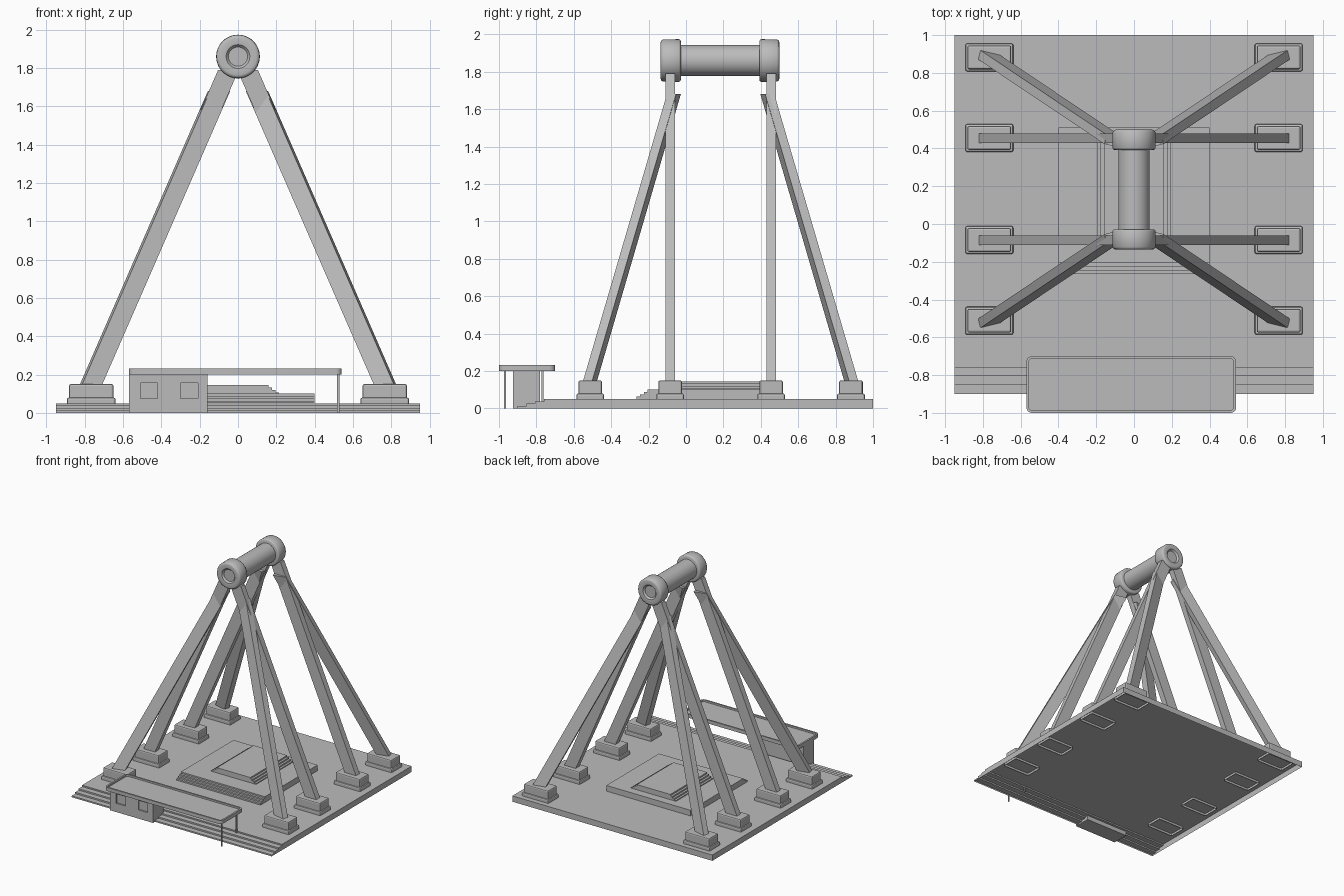
import bpy, bmesh
from math import radians
from mathutils import Matrix, Vector

if "Cube" in bpy.data.objects:
    bpy.data.objects.remove(bpy.data.objects["Cube"])

grey = bpy.data.materials.new("plain_grey")
grey.use_nodes = True
colour = (0.5, 0.5, 0.5, 1)
grey.diffuse_color = colour
grey.node_tree.nodes["Principled BSDF"].inputs["Base Color"].default_value = colour


def finish(name, bm, smooth=False, open_below=False):
    bmesh.ops.recalc_face_normals(bm, faces=bm.faces)
    if open_below:
        bm.normal_update()
        under = [f for f in bm.faces if f.normal.z < -0.9]
        bmesh.ops.delete(bm, geom=under, context="FACES")
    mesh = bpy.data.meshes.new(name)
    bm.to_mesh(mesh)
    bm.free()
    mesh.materials.append(grey)
    obj = bpy.data.objects.new(name, mesh)
    bpy.context.collection.objects.link(obj)
    if smooth:
        bpy.ops.object.select_all(action="DESELECT")
        obj.select_set(True)
        bpy.context.view_layer.objects.active = obj
        bpy.ops.object.shade_smooth_by_angle(angle=radians(40))
    return obj


def box(name, x, y, z, bevel=0, open_below=False):
    """Box from (min, max) pairs along each axis."""
    bm = bmesh.new()
    bmesh.ops.create_cube(bm, size=1)
    for v in bm.verts:
        v.co = [r[0] if c < 0 else r[1] for c, r in zip(v.co, (x, y, z))]
    obj = finish(name, bm, open_below=open_below)
    if bevel:
        mod = obj.modifiers.new("soft_edges", "BEVEL")
        mod.width, mod.segments = bevel, 2
    return obj


def extrude(name, points, depth):
    """Polygon of 3D points pushed along a vector, left open underneath."""
    bm = bmesh.new()
    face = bm.faces.new([bm.verts.new(p) for p in points])
    new = bmesh.ops.extrude_face_region(bm, geom=[face])["geom"]
    bmesh.ops.translate(bm, vec=Vector(depth),
                        verts=[g for g in new if isinstance(g, bmesh.types.BMVert)])
    return finish(name, bm, open_below=True)


def stairs(start, low, run, rise, count):
    """Stair outline, climbing from a start position."""
    pts = [(start, low)]
    for i in range(count):
        pts += [(start + i * run, low + (i + 1) * rise),
                (start + (i + 1) * run, low + (i + 1) * rise)]
    return pts


def lathe(name, profile, z):
    """Spin (radius, y) points about an axis along y."""
    bm = bmesh.new()
    verts = [bm.verts.new((r, y, 0)) for r, y in profile]
    edges = [bm.edges.new(p) for p in zip(verts, verts[1:])]
    bmesh.ops.spin(bm, geom=verts + edges, cent=(0, 0, 0), axis=(0, 1, 0),
                   angle=radians(360), steps=48, use_merge=True)
    bmesh.ops.remove_doubles(bm, verts=bm.verts, dist=0.0002)
    bmesh.ops.translate(bm, vec=(0, 0, z), verts=bm.verts)
    return finish(name, bm, True)


def leg(name, bottom, top, twist=0):
    """Slanted beam with level ends, its section turned about z."""
    bm = bmesh.new()
    bmesh.ops.create_cube(bm, size=2)
    turn = Matrix.Rotation(radians(twist), 3, "Z")
    for v in bm.verts:
        end = top if v.co.z > 0 else bottom
        v.co = Vector(end) + turn @ Vector((v.co.x * 0.054, v.co.y * 0.025, 0))
    return finish(name, bm)


# Ground slab, a hollow shell with entrance steps along the front
outline = stairs(-0.9, 0, 0.047, 0.0125, 3) + [(-0.76, 0.05), (1, 0.05), (1, 0)]
extrude("ground_slab", [(-0.95, y, z) for y, z in outline], (1.9, 0, 0))

# Boarding platform: stepped front below, stepped sides above
outline = stairs(-0.265, 0.051, 0.02, 0.0123, 4) + [(0.51, 0.1), (0.51, 0.051)]
extrude("lower_platform", [(-0.4, y, z) for y, z in outline], (0.8, 0, 0))
side = stairs(-0.213, 0.095, 0.018, 0.0125, 4)
outline = side + [(-x, z) for x, z in reversed(side)]
extrude("upper_platform", [(x, -0.06, z) for x, z in outline], (0, 0.5, 0))

# Footings and legs, mirrored left to right
FRONT, BACK = -0.085, 0.455
for side, sx in (("left", 1), ("right", -1)):
    for end, y, out in (("front", FRONT, -1), ("back", BACK, 1)):
        for kind, fy in (("inner", y), ("outer", y + out * 0.427)):
            tag = f"{side}_{end}_{kind}"
            cx = sx * 0.766
            box(tag + "_footing_base", (cx - 0.127, cx + 0.127),
                (fy - 0.074, fy + 0.074), (0.03, 0.08), 0.01, True)
            box(tag + "_footing_block", (cx - 0.116, cx + 0.116),
                (fy - 0.063, fy + 0.063), (0.07, 0.15), 0.01)
        leg(f"{side}_{end}_inner_leg", (sx * 0.775, y, 0.13), (sx * 0.05, y, 1.79))
        leg(f"{side}_{end}_outer_leg", (sx * 0.775, y + out * 0.433, 0.13),
            (sx * 0.099, y - out * 0.02, 1.68), sx * out * 14)

# Top axle with a dished collar at each end
AXLE = 1.86
lathe("axle", [(0.083, -0.05), (0.083, 0.41)], AXLE)
collar = [(0, 0.036), (0.05, 0.036), (0.062, 0.05), (0.096, 0.054), (0.107, 0.05),
          (0.113, 0.04), (0.114, -0.044), (0.11, -0.051), (0.103, -0.054),
          (0, -0.054)]
lathe("front_collar", [(r, FRONT + 0.003 - y) for r, y in collar], AXLE)
lathe("back_collar", [(r, BACK - 0.009 + y) for r, y in collar], AXLE)

# Ticket booth with two shallow recessed windows
booth = box("ticket_booth", (-0.57, -0.16), (-0.925, -0.78), (0, 0.205))
for i, x in enumerate((-0.51, -0.3)):
    cutter = box(f"window_cutter_{i + 1}", (x, x + 0.09), (-1, -0.913), (0.075, 0.155))
    cutter.hide_render = True
    cutter.hide_set(True)
    mod = booth.modifiers.new("window", "BOOLEAN")
    mod.operation, mod.object, mod.solver = "DIFFERENCE", cutter, "EXACT"

# Canopy with rounded corners and a raised rim
bm = bmesh.new()
bmesh.ops.create_cube(bm, size=1, matrix=Matrix.Translation((-0.0145, -0.85, 0.216))
                      @ Matrix.Diagonal((1.111, 0.3, 0.03, 1)))
upright = [e for e in bm.edges if abs(e.verts[0].co.z - e.verts[1].co.z) > 0.01]
bmesh.ops.bevel(bm, geom=upright, offset=0.03, segments=5, profile=0.5, affect="EDGES")
bm.normal_update()
top = [f for f in bm.faces if f.normal.z > 0.9]
bmesh.ops.inset_region(bm, faces=top, thickness=0.014, depth=0)
floor = bmesh.ops.extrude_face_region(bm, geom=top)["geom"]
bmesh.ops.translate(bm, vec=(0, 0, -0.014),
                    verts=[g for g in floor if isinstance(g, bmesh.types.BMVert)])
bmesh.ops.delete(bm, geom=top, context="FACES")
finish("canopy", bm, True)

# Canopy posts
for name, y in (("front_post", -0.968), ("back_post", -0.768)):
    box(name, (0.518, 0.529), (y - 0.005, y + 0.005), (0, 0.205))
